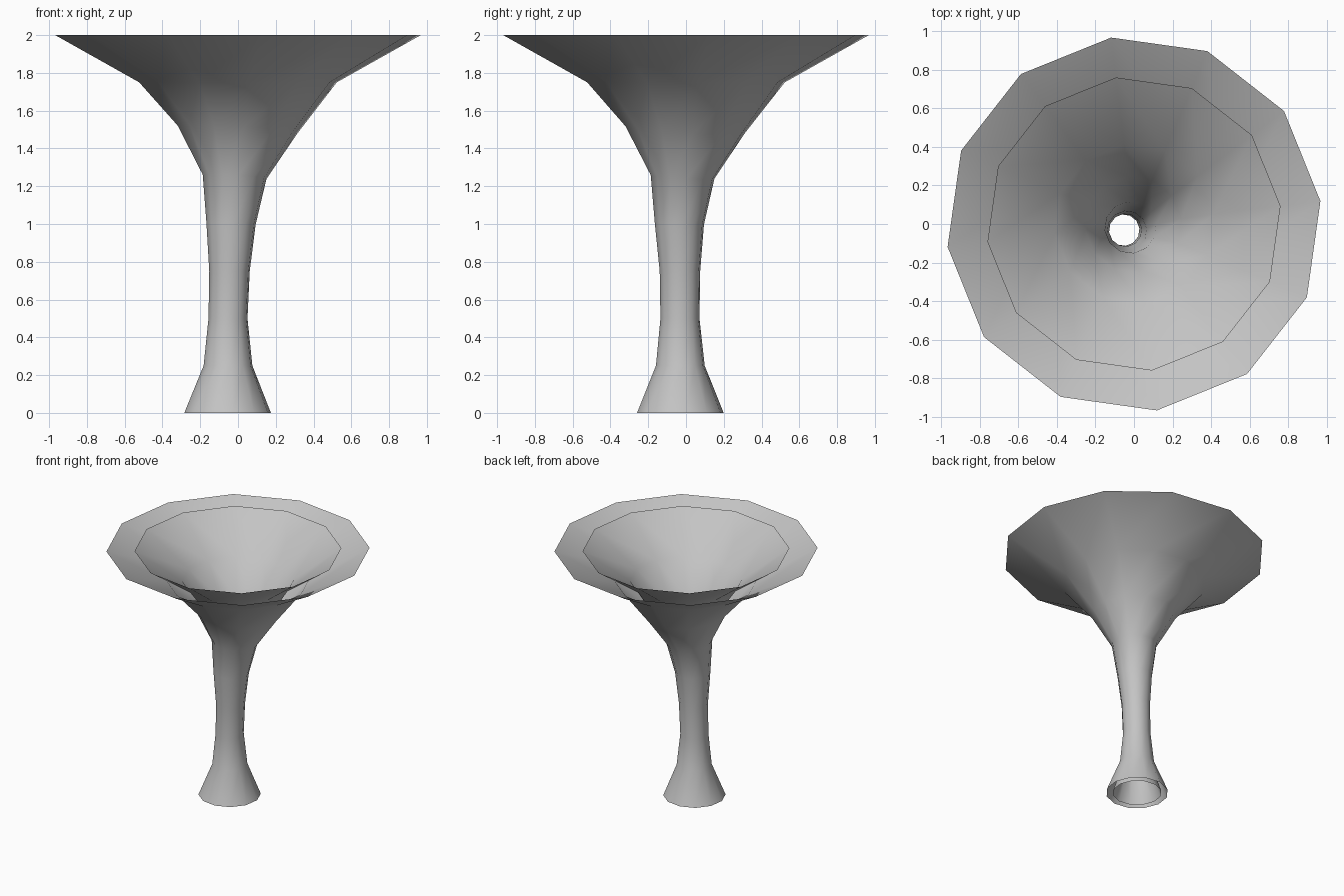
import bpy
import bmesh
from math import cos, sin, pi, radians

cube = bpy.data.objects.get("Cube")
if cube:
    bpy.data.objects.remove(cube, do_unlink=True)

SIDES = 12
TWIST = radians(7)
INNER_SCALE = 0.786

# Cross-sections: height, centre x, centre y, radius, tilt
RINGS = [
    (0.00, -0.055, -0.030, 0.231, 0.00),
    (0.25, -0.053, -0.030, 0.130, 0.00),
    (0.50, -0.053, -0.032, 0.104, 0.00),
    (0.75, -0.045, -0.032, 0.108, 0.00),
    (1.00, -0.037, -0.035, 0.131, -0.03),
    (1.25, -0.018, -0.018, 0.170, -0.06),
    (1.50, -0.003, -0.003, 0.319, -0.06),
    (1.75, 0.000, 0.000, 0.527, 0.00),
    (2.00, 0.000, 0.000, 0.975, 0.00),
]

grey = bpy.data.materials.new("plain_grey")
grey.use_nodes = True
grey.diffuse_color = (0.55, 0.55, 0.55, 1)
grey.node_tree.nodes["Principled BSDF"].inputs["Base Color"].default_value = (0.55, 0.55, 0.55, 1)


def flared_shell(name, scale, inward):
    """Open tube lofted through the cross-sections."""
    bm = bmesh.new()
    loops = []
    for z, cx, cy, radius, tilt in RINGS:
        loop = []
        for i in range(SIDES):
            a = TWIST + 2 * pi * i / SIDES
            dx, dy = radius * scale * cos(a), radius * scale * sin(a)
            loop.append(bm.verts.new((cx + dx, cy + dy, z + tilt * (dx + dy))))
        loops.append(loop)
    for low, high in zip(loops, loops[1:]):
        for i in range(SIDES):
            j = (i + 1) % SIDES
            face = bm.faces.new((low[i], low[j], high[j], high[i]))
            face.smooth = True
    if inward:
        bmesh.ops.reverse_faces(bm, faces=bm.faces[:])
    mesh = bpy.data.meshes.new(name)
    bm.to_mesh(mesh)
    bm.free()
    mesh.materials.append(grey)
    obj = bpy.data.objects.new(name, mesh)
    bpy.context.collection.objects.link(obj)
    return obj


# Outer wall and the narrower lining inside it, both open at the ends
flared_shell("outer_wall", 1.0, False)
flared_shell("inner_wall", INNER_SCALE, True)
